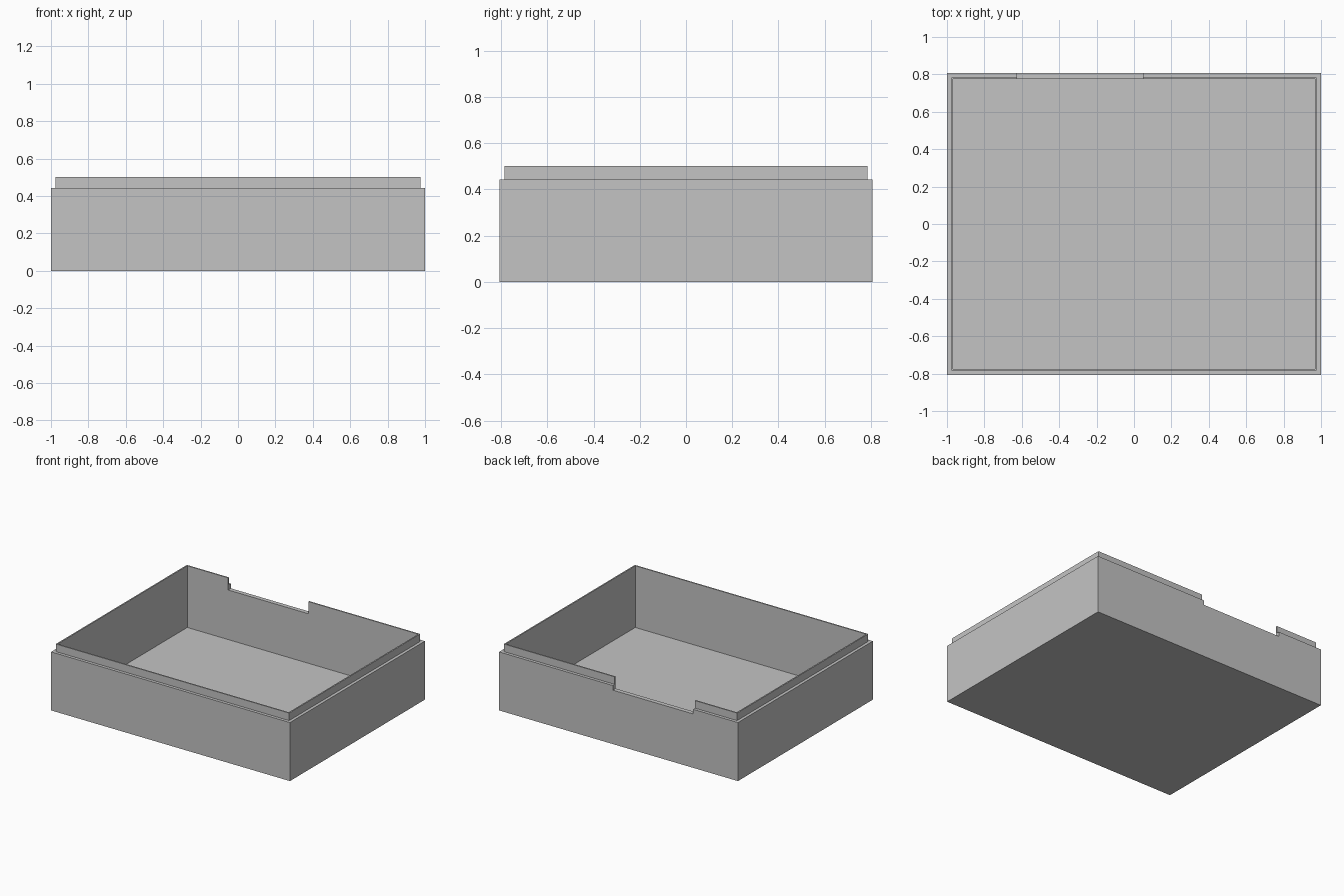
import bpy
import bmesh

if "Cube" in bpy.data.objects:
    bpy.data.objects.remove(bpy.data.objects["Cube"], do_unlink=True)

# Outer size, lip and notch dimensions
HALF_X, HALF_Y = 1.0, 0.807
SHOULDER_Z, LIP_Z, FLOOR_Z = 0.443, 0.5, 0.033
LIP_INSET, WALL = 0.023, 0.033
NOTCH_LEFT, NOTCH_RIGHT, NOTCH_Z = -0.625, 0.048, 0.408

grey = bpy.data.materials.new("plain grey")
grey.use_nodes = True
colour = (0.55, 0.55, 0.55, 1)
grey.diffuse_color = colour
grey.node_tree.nodes["Principled BSDF"].inputs["Base Color"].default_value = colour


def add_object(name, bm):
    """Turn a bmesh into a flat-shaded grey object."""
    bmesh.ops.recalc_face_normals(bm, faces=bm.faces)
    mesh = bpy.data.meshes.new(name)
    bm.to_mesh(mesh)
    bm.free()
    mesh.materials.append(grey)
    obj = bpy.data.objects.new(name, mesh)
    bpy.context.collection.objects.link(obj)
    return obj


def rectangular_shell(name, profile):
    """Join concentric rectangles given as (inset, height), capped at both ends."""
    bm = bmesh.new()
    rings = []
    for inset, z in profile:
        x, y = HALF_X - inset, HALF_Y - inset
        rings.append([bm.verts.new((sx * x, sy * y, z))
                      for sx, sy in ((-1, -1), (1, -1), (1, 1), (-1, 1))])
    for low, high in zip(rings, rings[1:]):
        for i in range(4):
            j = (i + 1) % 4
            bm.faces.new((low[i], low[j], high[j], high[i]))
    bm.faces.new(rings[0])
    bm.faces.new(rings[-1])
    return add_object(name, bm)


# Open tray: outer wall, stepped shoulder, thin lip, inner wall, floor
tray = rectangular_shell("tray", [
    (0, 0), (0, SHOULDER_Z),
    (LIP_INSET, SHOULDER_Z), (LIP_INSET, LIP_Z),
    (WALL, LIP_Z), (WALL, FLOOR_Z),
])

# Notch cut through the back wall
bm = bmesh.new()
bmesh.ops.create_cube(bm, size=1)
bmesh.ops.scale(bm, vec=(NOTCH_RIGHT - NOTCH_LEFT, 0.2, 0.2), verts=bm.verts)
bmesh.ops.translate(bm, vec=((NOTCH_LEFT + NOTCH_RIGHT) / 2, HALF_Y, NOTCH_Z + 0.1),
                    verts=bm.verts)
cutter = add_object("notch_cutter", bm)
cutter.hide_render = True

cut = tray.modifiers.new("back notch", 'BOOLEAN')
cut.operation = 'DIFFERENCE'
cut.solver = 'EXACT'
cut.object = cutter
bpy.context.view_layer.objects.active = tray
bpy.ops.object.modifier_apply(modifier=cut.name)
bpy.data.objects.remove(cutter, do_unlink=True)
